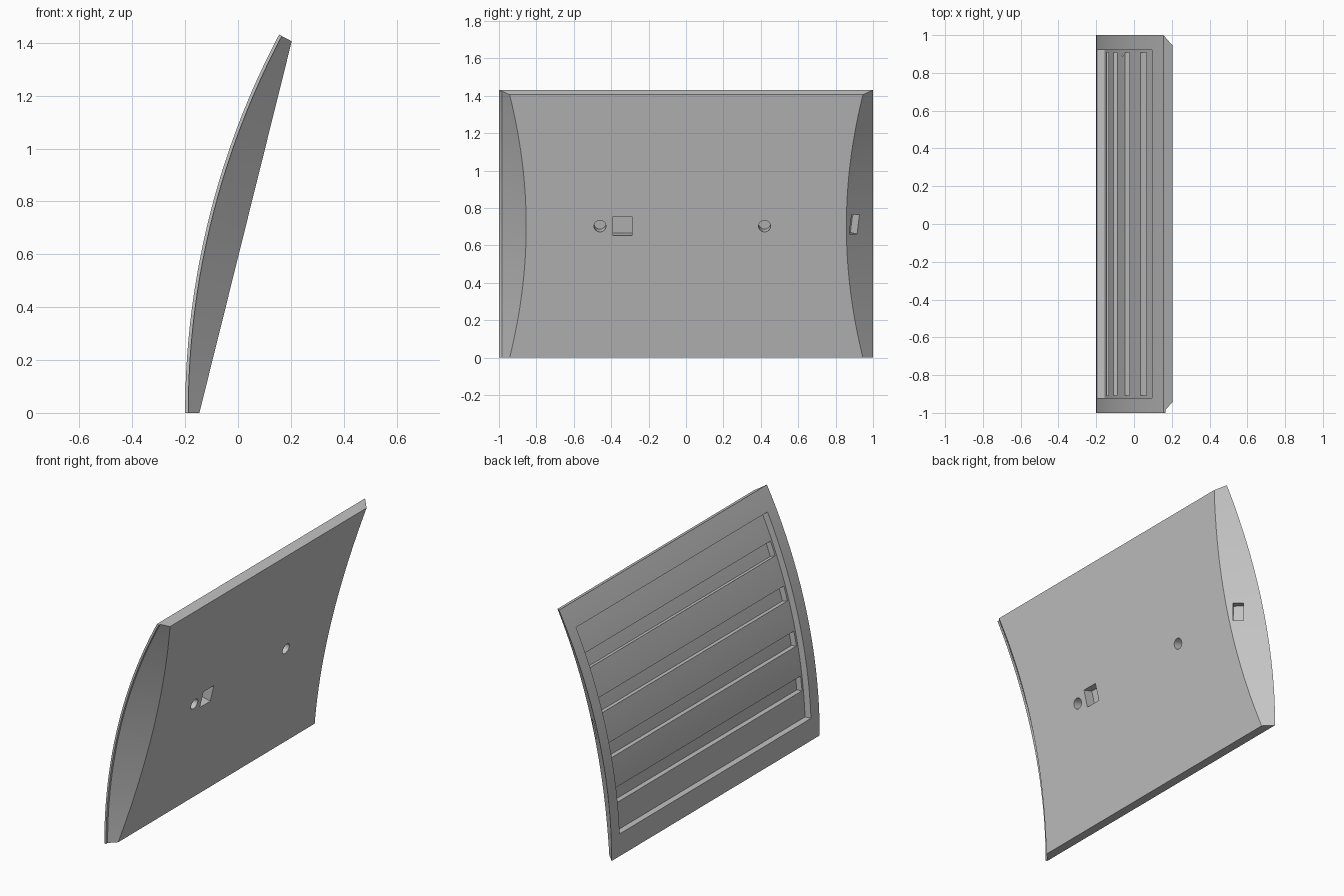
import bpy, bmesh
from math import sin, cos, radians
from mathutils import Matrix, Vector

cube = bpy.data.objects.get("Cube")
if cube:
    bpy.data.objects.remove(cube, do_unlink=True)

R = 3.058            # outer radius, swept about a line parallel to y
CX = R - 0.2         # centre of the sweep, at z = 0
SWEEP = 27.9         # degrees
MID = SWEEP / 2
INNER = R - 0.054    # radius where the flat face meets both ends
FLAT = INNER * cos(radians(MID))
LIP = 0.012
FLOOR = R - 0.04     # pocket floor radius

grey = bpy.data.materials.new("panel grey")
grey.use_nodes = True
colour = (0.55, 0.55, 0.55, 1)
grey.diffuse_color = colour
grey.node_tree.nodes["Principled BSDF"].inputs["Base Color"].default_value = colour


def polar(a, y, r):
    a = radians(a)
    return Vector((CX - r * cos(a), y, r * sin(a)))


def make_object(name, bm):
    bmesh.ops.recalc_face_normals(bm, faces=bm.faces)
    mesh = bpy.data.meshes.new(name)
    bm.to_mesh(mesh)
    bm.free()
    mesh.materials.append(grey)
    obj = bpy.data.objects.new(name, mesh)
    bpy.context.collection.objects.link(obj)
    return obj


def sweep(name, section, start, end, steps):
    """Loft a closed (y, radius) section, given per angle, along the arc."""
    bm = bmesh.new()
    rings = []
    for i in range(steps + 1):
        a = start + (end - start) * i / steps
        rings.append([bm.verts.new(polar(a, y, r)) for y, r in section(a)])
    for lower, upper in zip(rings, rings[1:]):
        for k in range(len(lower)):
            bm.faces.new((lower[k - 1], lower[k], upper[k], upper[k - 1]))
    bm.faces.new(rings[0])
    bm.faces.new(rings[-1])
    return make_object(name, bm)


def shell_section(a):
    flat = FLAT / cos(radians(a - MID))
    edge = 0.985
    return [(1, R), (1 - (R - flat), flat),
            (-edge + (R - LIP - flat), flat), (-edge, R - LIP),
            (-1, R - LIP), (-1, R)]


def block_section(half, low, high):
    return lambda a: [(half, high), (half, low), (-half, low), (-half, high)]


def oriented(normal, centre):
    """Matrix whose z axis is the normal and whose x axis lies level."""
    z = normal.normalized()
    x = Vector((0, 0, 1)).cross(z).normalized()
    y = z.cross(x)
    return Matrix.Translation(centre) @ Matrix((x, y, z)).transposed().to_4x4()


def box_cutter(name, size, frame):
    bm = bmesh.new()
    bmesh.ops.create_cube(bm, size=1, matrix=frame @ Matrix.Diagonal((*size, 1)))
    return make_object(name, bm)


def round_cutter(name, radius, depth, frame):
    bm = bmesh.new()
    bmesh.ops.create_cone(bm, cap_ends=True, segments=32, radius1=radius,
                          radius2=radius, depth=depth, matrix=frame)
    return make_object(name, bm)


# Curved shell with a flat inner face and bevelled ends
panel = sweep("curved_panel", shell_section, 0, SWEEP, 48)

# Shallow pocket in the outer face, then four grooves in its floor
cutters = [sweep("pocket_cutter", block_section(0.92, FLOOR, R + 0.03), 2.5, SWEEP - 2.5, 40)]
for k in (-1.5, -0.5, 0.5, 1.5):
    c = MID + k * 5.04
    cutters.append(sweep("groove_cutter", block_section(0.907, FLOOR - 0.035, FLOOR + 0.01),
                         c - 0.83, c + 0.83, 4))

# Peg holes and a square socket in the flat face
slope = radians(MID)
flat_normal = Vector((cos(slope), 0, -sin(slope)))
flat_mid = polar(MID, 0, FLAT)
for y in (-0.46, 0.42):
    cutters.append(round_cutter("peg_hole_cutter", 0.032, 0.13,
                                oriented(flat_normal, flat_mid + Vector((0, y, 0)))))
cutters.append(box_cutter("socket_cutter", (0.1, 0.105, 0.12),
                          oriented(flat_normal, flat_mid + Vector((0, -0.34, 0)))))

# Small square socket in one bevelled end
end_normal = flat_normal + Vector((0, 1, 0))
cutters.append(box_cutter("end_socket_cutter", (0.06, 0.105, 0.1),
                          oriented(end_normal, polar(MID, 0.9, R - 0.1))))

bpy.context.view_layer.objects.active = panel
for cutter in cutters:
    cutter.hide_render = True
    mod = panel.modifiers.new("cut", 'BOOLEAN')
    mod.operation = 'DIFFERENCE'
    mod.solver = 'EXACT'
    mod.object = cutter
    bpy.ops.object.modifier_apply(modifier=mod.name)
    bpy.data.objects.remove(cutter, do_unlink=True)

bpy.ops.object.select_all(action='DESELECT')
panel.select_set(True)
bpy.ops.object.shade_smooth_by_angle(angle=radians(25))
